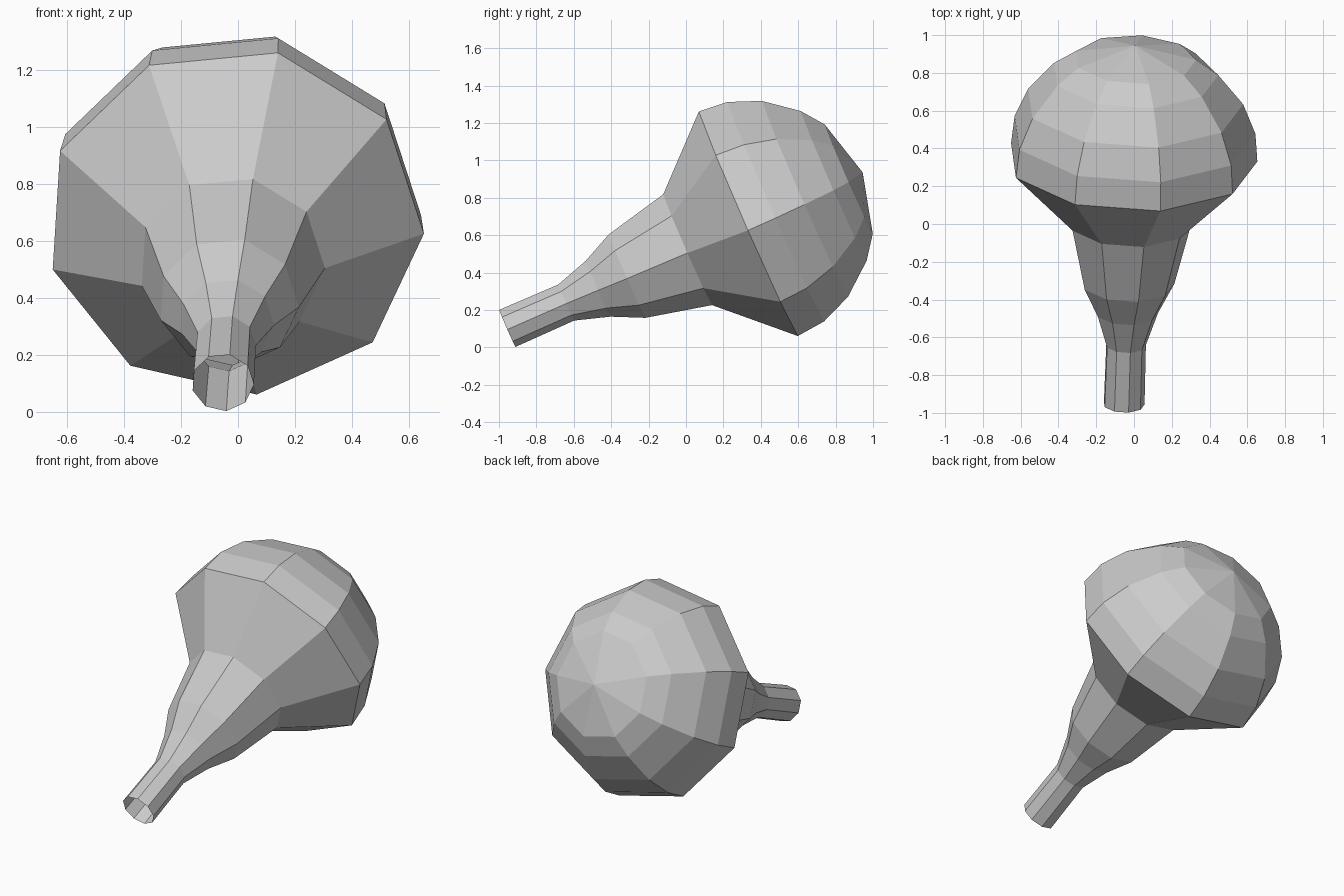
import bpy, bmesh, math
from mathutils import Vector

if "Cube" in bpy.data.objects:
    bpy.data.objects.remove(bpy.data.objects["Cube"])

SIDES = 9
START = Vector((-0.054, -0.955, 0.103))      # centre of the open neck end
AXIS = Vector((0.0295, 0.916, 0.402)).normalized()
RIGHT = AXIS.cross(Vector((0, 0, 1))).normalized()
UP = RIGHT.cross(AXIS)

# (distance along axis, radius): flared neck, rim, then dome
PROFILE = [(0, 0.110), (0.344, 0.107), (0.53, 0.166), (0.70, 0.248),
           (1.053, 0.329), (1.408, 0.667), (1.568, 0.652), (1.738, 0.582),
           (1.906, 0.445), (1.994, 0.325)]
TIP = 2.075

bm = bmesh.new()


def ring(dist, radius):
    verts = []
    for i in range(SIDES):
        a = math.radians(-4 + i * 360 / SIDES)
        verts.append(bm.verts.new(START + AXIS * dist
                                  + (RIGHT * math.cos(a) + UP * math.sin(a)) * radius))
    return verts


# Side walls, open at the neck end
rings = [ring(d, r) for d, r in PROFILE]
for low, high in zip(rings, rings[1:]):
    for i in range(SIDES):
        j = (i + 1) % SIDES
        bm.faces.new((low[i], low[j], high[j], high[i]))

# Dome tip fan
tip = bm.verts.new(START + AXIS * TIP)
for i in range(SIDES):
    bm.faces.new((rings[-1][i], rings[-1][(i + 1) % SIDES], tip))

bmesh.ops.recalc_face_normals(bm, faces=bm.faces)
mesh = bpy.data.meshes.new("bulb_shell")
bm.to_mesh(mesh)
bm.free()
bpy.context.collection.objects.link(bpy.data.objects.new("bulb_shell", mesh))
